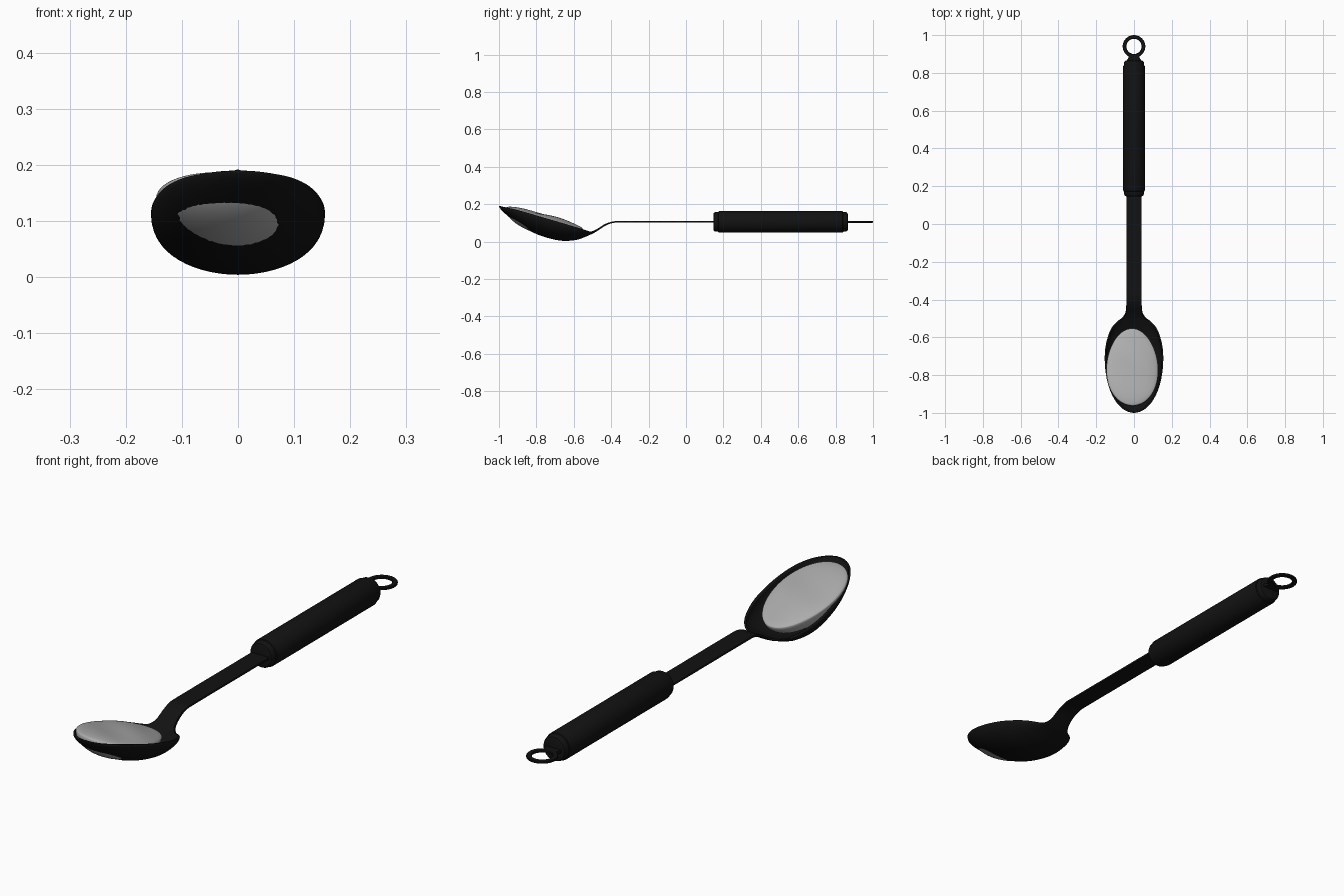
import bpy, bmesh, math
from mathutils import Matrix

if "Cube" in bpy.data.objects:
    bpy.data.objects.remove(bpy.data.objects["Cube"])

def material(name, c):
    m = bpy.data.materials.new(name)
    m.diffuse_color = (c, c, c, 1)
    m.use_nodes = True
    m.node_tree.nodes["Principled BSDF"].inputs["Base Color"].default_value = m.diffuse_color
    return m

black = material("black", 0.006)
grey = material("pale_grey", 0.42)

def make(name, bm, mat, angle=40):
    bmesh.ops.recalc_face_normals(bm, faces=bm.faces)
    me = bpy.data.meshes.new(name)
    bm.to_mesh(me)
    bm.free()
    ob = bpy.data.objects.new(name, me)
    bpy.context.collection.objects.link(ob)
    me.materials.append(mat)
    bpy.ops.object.select_all(action='DESELECT')
    ob.select_set(True)
    bpy.context.view_layer.objects.active = ob
    bpy.ops.object.shade_smooth_by_angle(angle=math.radians(angle))
    return ob

def skin(bm, rows, closed=False):
    vs = [[bm.verts.new(p) for p in r] for r in rows]
    n = len(rows[0])
    for a, b in zip(vs, vs[1:]):
        for i in range(n if closed else n - 1):
            j = (i + 1) % n
            bm.faces.new((a[i], a[j], b[j], b[i]))
    return vs

# bowl, neck and shaft: stations of y, half width, rim z, bottom z
stations = [(-1.0, .004, .190, .188), (-.993, .034, .188, .176), (-.975, .064, .184, .157),
            (-.94, .096, .177, .127), (-.88, .127, .162, .083), (-.80, .148, .139, .041),
            (-.72, .155, .116, .015), (-.65, .151, .096, .004), (-.58, .133, .075, .011),
            (-.54, .112, .063, .025), (-.515, .088, .055, .036), (-.495, .062, .052, .045),
            (-.47, .046, .063, .060), (-.43, .041, .087, .086), (-.39, .040, .100, .100),
            (-.35, .040, .102, .102), (-.1, .040, .102, .102), (.2, .040, .102, .102)]

def spline(pts, steps):
    out = []
    for i in range(len(pts) - 1):
        p0, p1, p2, p3 = (pts[max(0, min(len(pts) - 1, i + k))] for k in (-1, 0, 1, 2))
        for s in range(steps):
            t = s / steps
            row = []
            for k in range(4):
                # tangents scaled by y spacing, so uneven stations stay smooth
                h = p2[0] - p1[0]
                m1 = (p2[k] - p0[k]) / (p2[0] - p0[0]) * h
                m2 = (p3[k] - p1[k]) / (p3[0] - p1[0]) * h
                row.append((2*t**3 - 3*t*t + 1) * p1[k] + (t**3 - 2*t*t + t) * m1
                           + (3*t*t - 2*t**3) * p2[k] + (t**3 - t*t) * m2)
            out.append(row)
    return out + [pts[-1]]

bm = bmesh.new()
angles = [math.radians(-90 + 180 * i / 28) for i in range(29)]
skin(bm, [[(w * math.sin(a), y, r - (r - b) * math.cos(a)) for a in angles]
          for y, w, r, b in spline(stations, 4)])
for f in bm.faces:
    f.normal_update()
spoon = make("spoon_bowl_and_shaft", bm, black)
if sum(p.normal.z for p in spoon.data.polygons) < 0:
    spoon.data.flip_normals()
mod = spoon.modifiers.new("thickness", 'SOLIDIFY')
mod.thickness = 0.008
mod.offset = 1

# round grip, turned about the y axis
bm = bmesh.new()
profile = [(.146, .001), (.146, .040), (.149, .048), (.156, .052), (.172, .053), (.174, .056),
           (.178, .0575), (.834, .0575), (.838, .056), (.840, .053), (.856, .052),
           (.863, .048), (.866, .040), (.866, .001)]
rows = [[(r * math.cos(math.tau * i / 48), y, .106 + r * math.sin(math.tau * i / 48))
         for i in range(48)] for y, r in profile]
vs = skin(bm, rows, True)
bm.faces.new(vs[0])
bm.faces.new(vs[-1])
make("grip", bm, black, 35)

# flat hanging ring
bm = bmesh.new()
section = [(.040, .103), (.042, .101), (.058, .101), (.060, .103),
           (.060, .109), (.058, .111), (.042, .111), (.040, .109)]
rows = [[(r * math.cos(math.tau * i / 48), .94 + r * math.sin(math.tau * i / 48), z)
         for r, z in section] for i in range(49)]
skin(bm, rows, True)
bmesh.ops.remove_doubles(bm, verts=bm.verts, dist=1e-5)
make("hanging_ring", bm, black)

# flared tab joining ring to grip
bm = bmesh.new()
half = [(.038, .855), (.037, .868), (.030, .880), (.027, .890), (.022, .894)]
outline = half + [(-x, y) for x, y in reversed(half)]
vs = skin(bm, [[(x, y, z) for x, y in outline] for z in (.101, .111)], True)
bm.faces.new(vs[0])
bm.faces.new(vs[1])
make("ring_tab", bm, black)

# contents of the bowl: low dome above, deep belly below, tilted with the rim
bm = bmesh.new()
bmesh.ops.create_uvsphere(bm, u_segments=64, v_segments=32, radius=1)
for v in bm.verts:
    x, y, z = v.co
    wave = .004 * math.sin(5 * y + 2 * x) * (1 - x * x - y * y)
    v.co = (.137 * x * (1 - .08 * y), .212 * y,
            .020 * z + wave if z > 0 else .090 * z)
bm.transform(Matrix.Translation((-.009, -.757, .126)) @ Matrix.Rotation(math.radians(-15.5), 4, 'X')
             @ Matrix.Rotation(math.radians(4), 4, 'Y'))
make("bowl_contents", bm, grey, 60)
